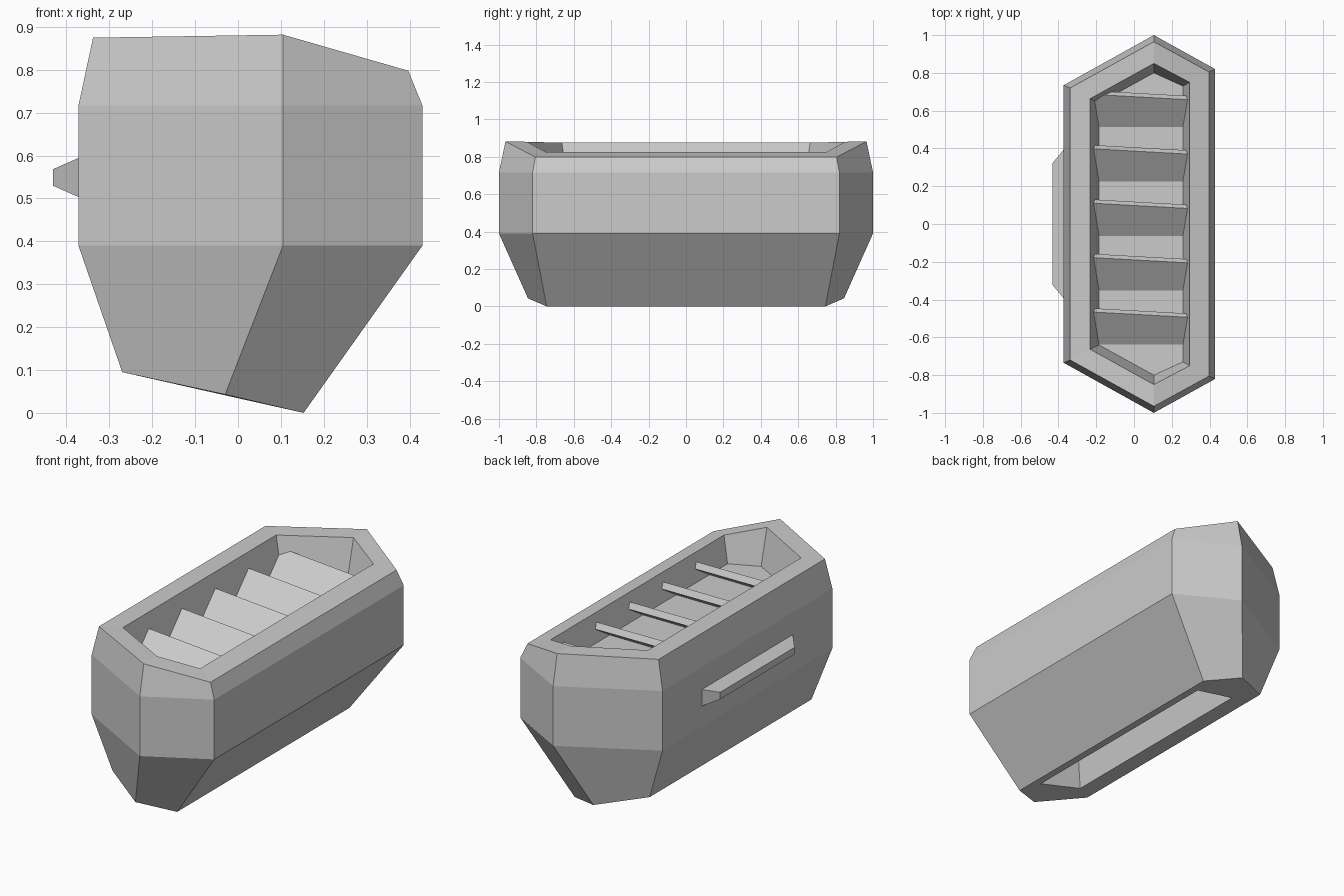
import bpy
import bmesh

cube = bpy.data.objects.get("Cube")
if cube:
    bpy.data.objects.remove(cube, do_unlink=True)

grey = bpy.data.materials.new("plain_grey")
grey.use_nodes = True
colour = (0.6, 0.6, 0.6, 1)
grey.diffuse_color = colour
grey.node_tree.nodes["Principled BSDF"].inputs["Base Color"].default_value = colour


def loft(name, rings):
    """Skin a stack of equal-sized rings and close both ends."""
    bm = bmesh.new()
    loops = [[bm.verts.new(p) for p in ring] for ring in rings]
    count = len(loops[0])
    for low, high in zip(loops, loops[1:]):
        for i in range(count):
            j = (i + 1) % count
            bm.faces.new((low[i], low[j], high[j], high[i]))
    bm.faces.new(loops[0])
    bm.faces.new(loops[-1])
    bmesh.ops.recalc_face_normals(bm, faces=bm.faces)
    mesh = bpy.data.meshes.new(name)
    bm.to_mesh(mesh)
    bm.free()
    mesh.materials.append(grey)
    obj = bpy.data.objects.new(name, mesh)
    bpy.context.collection.objects.link(obj)
    return obj


def hex_ring(*half):
    """Mirror three points front to back into a six-sided ring."""
    return list(half) + [(x, -y, z) for x, y, z in reversed(half)]


# Hull: underside recess, outer shell, sloping rim and tray floor
loft("hull", [
    hex_ring((-0.10, 0.58, 0.36), (0.01, 0.59, 0.335), (0.13, 0.60, 0.31)),
    hex_ring((-0.15, 0.615, 0.068), (-0.03, 0.625, 0.041), (0.10, 0.635, 0.012)),
    hex_ring((-0.27, 0.70, 0.095), (-0.03, 0.845, 0.043), (0.153, 0.745, 0)),
    hex_ring((-0.372, 0.735, 0.39), (0.105, 1, 0.39), (0.43, 0.82, 0.39)),
    hex_ring((-0.372, 0.735, 0.717), (0.105, 1, 0.717), (0.43, 0.82, 0.717)),
    hex_ring((-0.338, 0.72, 0.875), (0.105, 0.965, 0.882), (0.397, 0.805, 0.798)),
    hex_ring((-0.233, 0.663, 0.875), (0.105, 0.85, 0.88), (0.295, 0.75, 0.825)),
    hex_ring((-0.185, 0.64, 0.685), (0.105, 0.80, 0.685), (0.259, 0.73, 0.685)),
])

# Tilted slats across the tray
for n in range(5):
    y = 0.513 - 0.288 * n
    front = [(-0.185, y, 0.685), (0.259, y, 0.685),
             (0.289, y + 0.145, 0.78), (-0.217, y + 0.173, 0.80)]
    back = [(px, py + 0.02, pz - 0.03) for px, py, pz in front]
    loft(f"slat_{n + 1}", [front, back])


# Tapered grip bar on the side
def side_rect(x, y, low, high):
    return [(x, -y, low), (x, y, low), (x, y, high), (x, -y, high)]


loft("side_grip", [side_rect(-0.371, 0.395, 0.503, 0.595),
                   side_rect(-0.432, 0.322, 0.53, 0.568)])
